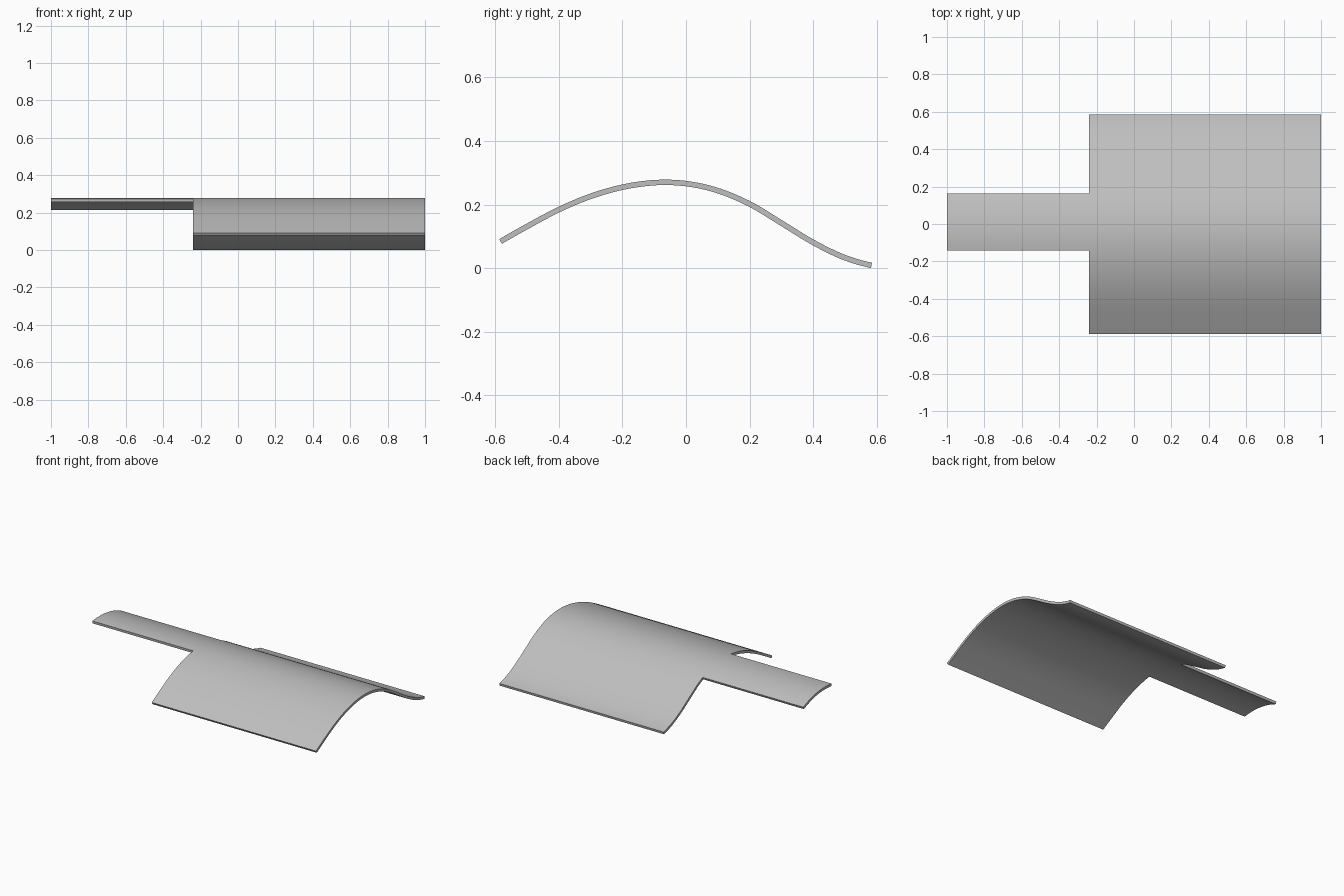
import bpy
import bmesh

cube = bpy.data.objects.get("Cube")
if cube:
    bpy.data.objects.remove(cube, do_unlink=True)

THICKNESS = 0.017
TAB_FRONT, TAB_BACK = -0.14, 0.16
X_TAB, X_STEP, X_END = -1.0, -0.24, 1.0
STEPS = 6

# Centre line of the sheet as (y, z), front edge to curled back edge
PROFILE = [(-0.583, 0.084), (-0.5, 0.131), (-0.4, 0.184), (-0.3, 0.226),
           (TAB_FRONT, 0.265), (-0.07, 0.27), (0.0, 0.266), (0.08, 0.25),
           (TAB_BACK, 0.221), (0.2, 0.202), (0.3, 0.142), (0.4, 0.081),
           (0.5, 0.033), (0.583, 0.009)]


def slope(i):
    """Slope of the parabola through a point and its neighbours."""
    j = min(max(i, 1), len(PROFILE) - 2)
    (y0, z0), (y1, z1), (y2, z2) = PROFILE[j - 1:j + 2]
    a, b = (z1 - z0) / (y1 - y0), (z2 - z1) / (y2 - y1)
    curve = (b - a) / (y2 - y0)
    return a + curve * (2 * PROFILE[i][0] - y0 - y1)


def smooth_profile():
    """Hermite interpolation that keeps every given point."""
    points = []
    for i in range(len(PROFILE) - 1):
        (y0, z0), (y1, z1) = PROFILE[i], PROFILE[i + 1]
        h = y1 - y0
        for s in range(STEPS):
            t = s / STEPS
            ease = t * t * (3 - 2 * t)
            z = z0 + (z1 - z0) * ease
            z += h * slope(i) * t * (1 - t) ** 2
            z -= h * slope(i + 1) * t * t * (1 - t)
            points.append((y0 + h * t, z))
    return points + [PROFILE[-1]]


# Bent sheet: wide panel plus a narrow tab continuing the same curve
bm = bmesh.new()
curve = smooth_profile()
rows = {x: [bm.verts.new((x, y, z)) for y, z in curve]
        for x in (X_TAB, X_STEP, X_END)}


def skin(x0, x1, low, high):
    for i in range(len(curve) - 1):
        middle = (curve[i][0] + curve[i + 1][0]) / 2
        if low < middle < high:
            a, b = rows[x0], rows[x1]
            bm.faces.new((a[i], b[i], b[i + 1], a[i + 1]))


skin(X_STEP, X_END, -1, 1)
skin(X_TAB, X_STEP, TAB_FRONT, TAB_BACK)
bmesh.ops.delete(bm, geom=[v for v in bm.verts if not v.link_faces],
                 context='VERTS')
mesh = bpy.data.meshes.new("curved_sheet")
bm.to_mesh(mesh)
bm.free()
sheet = bpy.data.objects.new("curved_sheet", mesh)
bpy.context.collection.objects.link(sheet)

# Sheet thickness
solid = sheet.modifiers.new("thickness", 'SOLIDIFY')
solid.thickness = THICKNESS
solid.offset = 0
bpy.context.view_layer.objects.active = sheet
sheet.select_set(True)
bpy.ops.object.modifier_apply(modifier=solid.name)
bpy.ops.object.shade_smooth_by_angle()

# Plain grey
grey = bpy.data.materials.new("light grey")
grey.use_nodes = True
colour = (0.52, 0.52, 0.52, 1)
grey.diffuse_color = colour
grey.node_tree.nodes["Principled BSDF"].inputs["Base Color"].default_value = colour
mesh.materials.append(grey)
